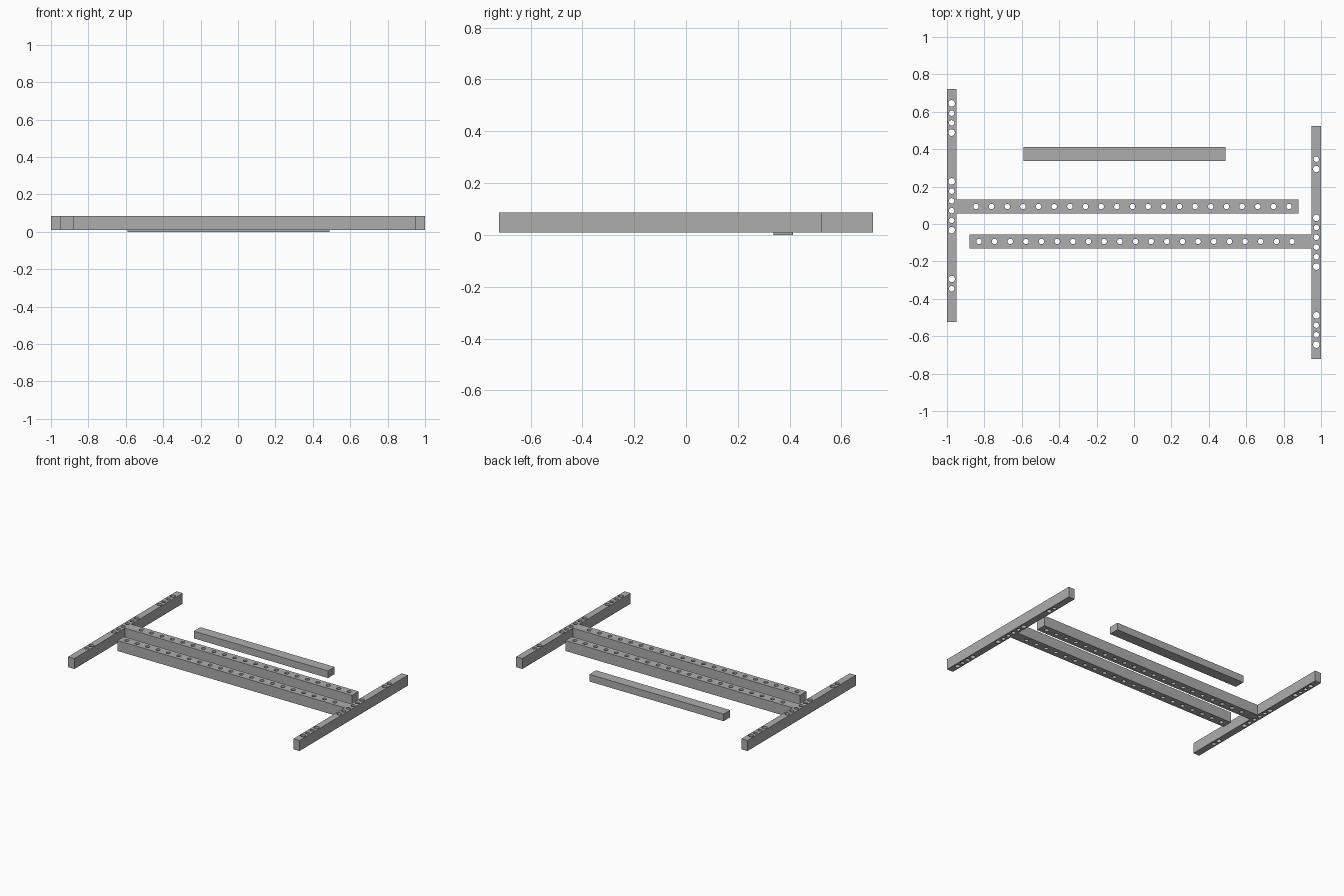
import bpy
import bmesh
from math import pi
from mathutils import Matrix, Vector

cube = bpy.data.objects.get("Cube")
if cube:
    bpy.data.objects.remove(cube, do_unlink=True)

grey = bpy.data.materials.new("plain grey")
grey.use_nodes = True
colour = (0.42, 0.42, 0.42, 1)
grey.diffuse_color = colour
grey.node_tree.nodes["Principled BSDF"].inputs["Base Color"].default_value = colour

BOTTOM, TOP = 0.01, 0.086
SMALL, LARGE = 0.0145, 0.0175


def add_object(name, bm):
    mesh = bpy.data.meshes.new(name)
    bm.to_mesh(mesh)
    bm.free()
    mesh.materials.append(grey)
    obj = bpy.data.objects.new(name, mesh)
    bpy.context.collection.objects.link(obj)
    return obj


def bar(name, low, high, holes=()):
    """Square bar between two corners, drilled at (x, y, radius)."""
    low, high = Vector(low), Vector(high)
    bm = bmesh.new()
    place = Matrix.Translation((low + high) / 2) @ Matrix.Diagonal((*(high - low), 1))
    bmesh.ops.create_cube(bm, size=1, matrix=place)
    obj = add_object(name, bm)
    if not holes:
        return obj

    # All drill holes are cut at once
    bm = bmesh.new()
    for x, y, radius in holes:
        bmesh.ops.create_cone(bm, cap_ends=True, segments=24, radius1=radius,
                              radius2=radius, depth=0.3,
                              matrix=Matrix.Translation((x, y, 0.05)))
    drill = add_object(name + "_drill", bm)
    drill.hide_render = True
    cut = obj.modifiers.new("holes", 'BOOLEAN')
    cut.operation = 'DIFFERENCE'
    cut.solver = 'EXACT'
    cut.object = drill
    bpy.ops.object.select_all(action='DESELECT')
    bpy.context.view_layer.objects.active = obj
    obj.select_set(True)
    bpy.ops.object.modifier_apply(modifier=cut.name)
    bpy.data.objects.remove(drill, do_unlink=True)
    bpy.ops.object.shade_smooth_by_angle()
    return obj


# Post: groups of holes, each given by start, count and which are large
STEP = 0.0522
groups = [(0.645, 4, (0, 3)), (0.228, 6, (0, 5)), (-0.294, 2, (0,))]
post_holes = [(-0.975, start - i * STEP, LARGE if i in large else SMALL)
              for start, count, large in groups for i in range(count)]
post = bar("right_post", (-1, -0.525, BOTTOM), (-0.95, 0.721, TOP), post_holes)

# Long rail: an even row of holes
rail_holes = [(-0.845 + i * 0.0837, 0.0935, SMALL) for i in range(21)]
rail = bar("back_rail", (-0.95, 0.056, BOTTOM), (0.88, 0.131, TOP), rail_holes)

# The other post and rail are the same pair turned half round
for source, name in ((post, "left_post"), (rail, "front_rail")):
    twin = source.copy()
    twin.data = source.data.copy()
    twin.name = name
    twin.data.transform(Matrix.Rotation(pi, 4, 'Z'))
    bpy.context.collection.objects.link(twin)

# Loose undrilled bar
bar("short_bar", (-0.592, 0.337, 0), (0.489, 0.413, 0.052))
